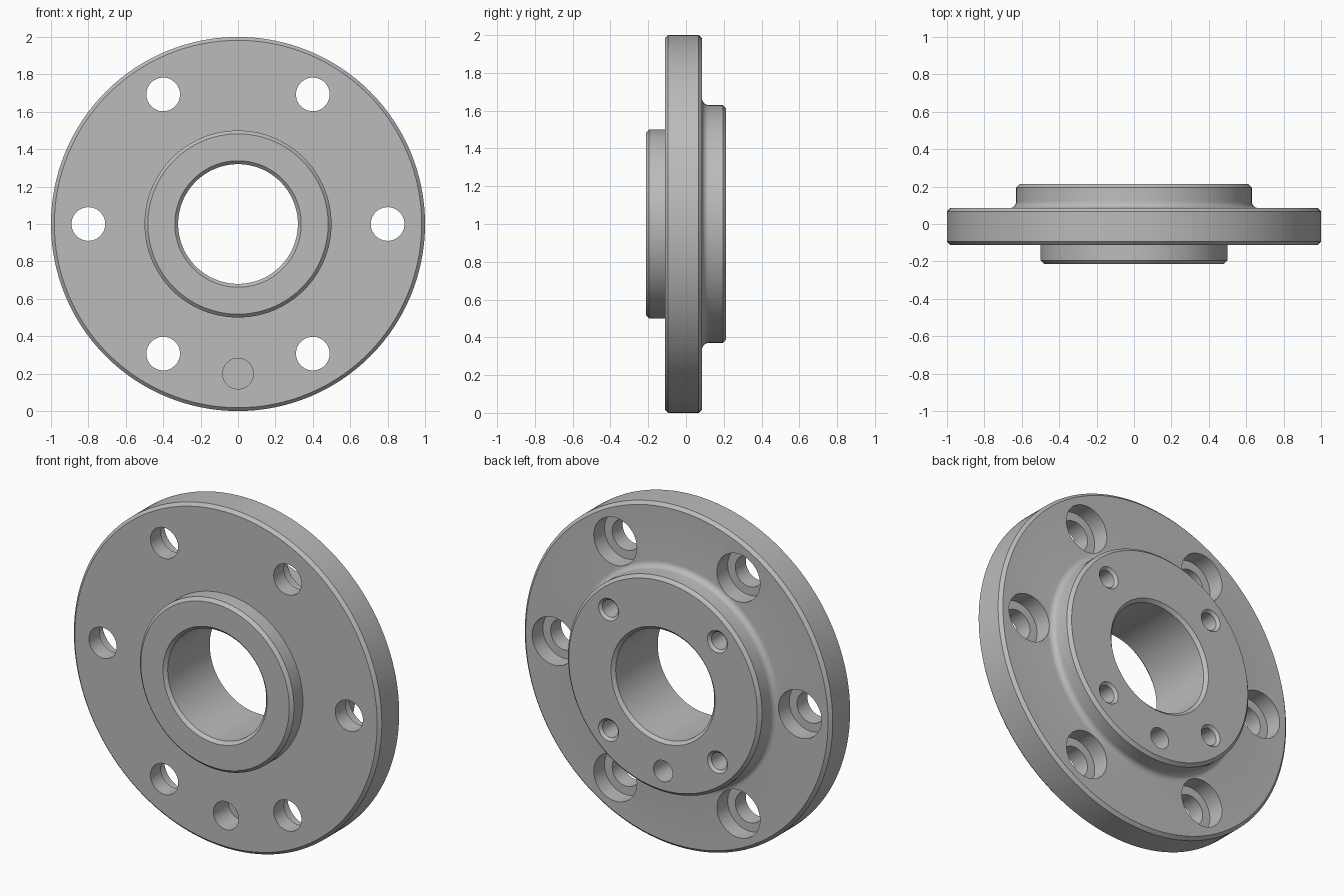
import bpy, bmesh
from math import cos, sin, pi, radians

cube = bpy.data.objects.get("Cube")
if cube:
    bpy.data.objects.remove(cube, do_unlink=True)

# Plain steel colour
steel = bpy.data.materials.new("grey_steel")
steel.use_nodes = True
colour = (0.50, 0.50, 0.50, 1)
steel.diffuse_color = colour
steel.node_tree.nodes["Principled BSDF"].inputs["Base Color"].default_value = colour

CENTRE_Z = 1.0
FRONT, DISC_FRONT, DISC_BACK, BACK = -0.213, -0.112, 0.085, 0.213
CHAMFER = 0.018


def lathe(name, profile, sides, x=0, z=0, ring=False):
    """Revolve (radius, y) points about the y axis; ring joins the last point to the first."""
    bm = bmesh.new()
    loops = []
    for i in range(sides):
        a = 2 * pi * i / sides
        loops.append([bm.verts.new((x + r * cos(a), y, CENTRE_Z + z + r * sin(a)))
                      for r, y in profile])
    count = len(profile)
    for i in range(sides):
        a, b = loops[i], loops[(i + 1) % sides]
        for j in range(count if ring else count - 1):
            k = (j + 1) % count
            bm.faces.new((a[j], a[k], b[k], b[j]))
    if not ring:
        bm.faces.new([loop[0] for loop in loops])
        bm.faces.new([loop[-1] for loop in loops])
    bmesh.ops.recalc_face_normals(bm, faces=bm.faces)
    mesh = bpy.data.meshes.new(name)
    bm.to_mesh(mesh)
    bm.free()
    mesh.materials.append(steel)
    obj = bpy.data.objects.new(name, mesh)
    bpy.context.collection.objects.link(obj)
    return obj


def outer_step(radius, start, end):
    """Chamfered rim between two y positions."""
    return [(radius - CHAMFER, start), (radius, start + CHAMFER),
            (radius, end - CHAMFER), (radius - CHAMFER, end)]


# Flange body: front boss, wide disc, filleted back boss and chamfered bore
bore, front_boss, back_boss, fillet = 0.32, 0.5, 0.63, 0.035
profile = [(bore + CHAMFER, FRONT), (front_boss - CHAMFER, FRONT),
           (front_boss, FRONT + CHAMFER), (front_boss, DISC_FRONT)]
profile += outer_step(1.0, DISC_FRONT, DISC_BACK)
for i in range(7):
    a = radians(15 * i)
    profile.append((back_boss + fillet * (1 - sin(a)), DISC_BACK + fillet * (1 - cos(a))))
profile += [(back_boss, BACK - CHAMFER), (back_boss - CHAMFER, BACK),
            (bore + CHAMFER, BACK), (bore, BACK - CHAMFER), (bore, FRONT + CHAMFER)]
flange = lathe("flange", profile, 128, ring=True)

cutters = []


def drill(name, profile, pitch, degrees):
    a = radians(degrees)
    cutters.append(lathe(name, profile, 48, pitch * cos(a), pitch * sin(a)))


# Six counterbored bolt holes
for i in range(6):
    drill("bolt_hole_cutter",
          [(0.09, -0.4), (0.09, DISC_BACK - 0.1), (0.14, DISC_BACK - 0.1), (0.14, 0.4)],
          0.8, 60 * i)

# Four countersunk screw holes and one plain pin hole in the back boss
for degrees in (45, 135, 225, 315):
    drill("screw_hole_cutter",
          [(0.05, -0.06), (0.05, BACK - 0.015), (0.065, BACK), (0.065, 0.3)],
          0.5, degrees)
drill("back_pin_hole_cutter", [(0.062, 0.0), (0.062, 0.3)], 0.5, 270)

# Blind locating hole in the front of the disc
drill("front_pin_hole_cutter", [(0.082, -0.3), (0.082, 0.03)], 0.8, 270)

# Cut every hole, then drop the cutters
bpy.context.view_layer.objects.active = flange
for cutter in cutters:
    cut = flange.modifiers.new("hole", 'BOOLEAN')
    cut.operation = 'DIFFERENCE'
    cut.solver = 'EXACT'
    cut.object = cutter
    bpy.ops.object.modifier_apply(modifier=cut.name)
    bpy.data.objects.remove(cutter, do_unlink=True)

# Smooth round walls, crisp chamfers
bpy.ops.object.select_all(action='DESELECT')
flange.select_set(True)
bpy.ops.object.shade_smooth_by_angle(angle=radians(30))
